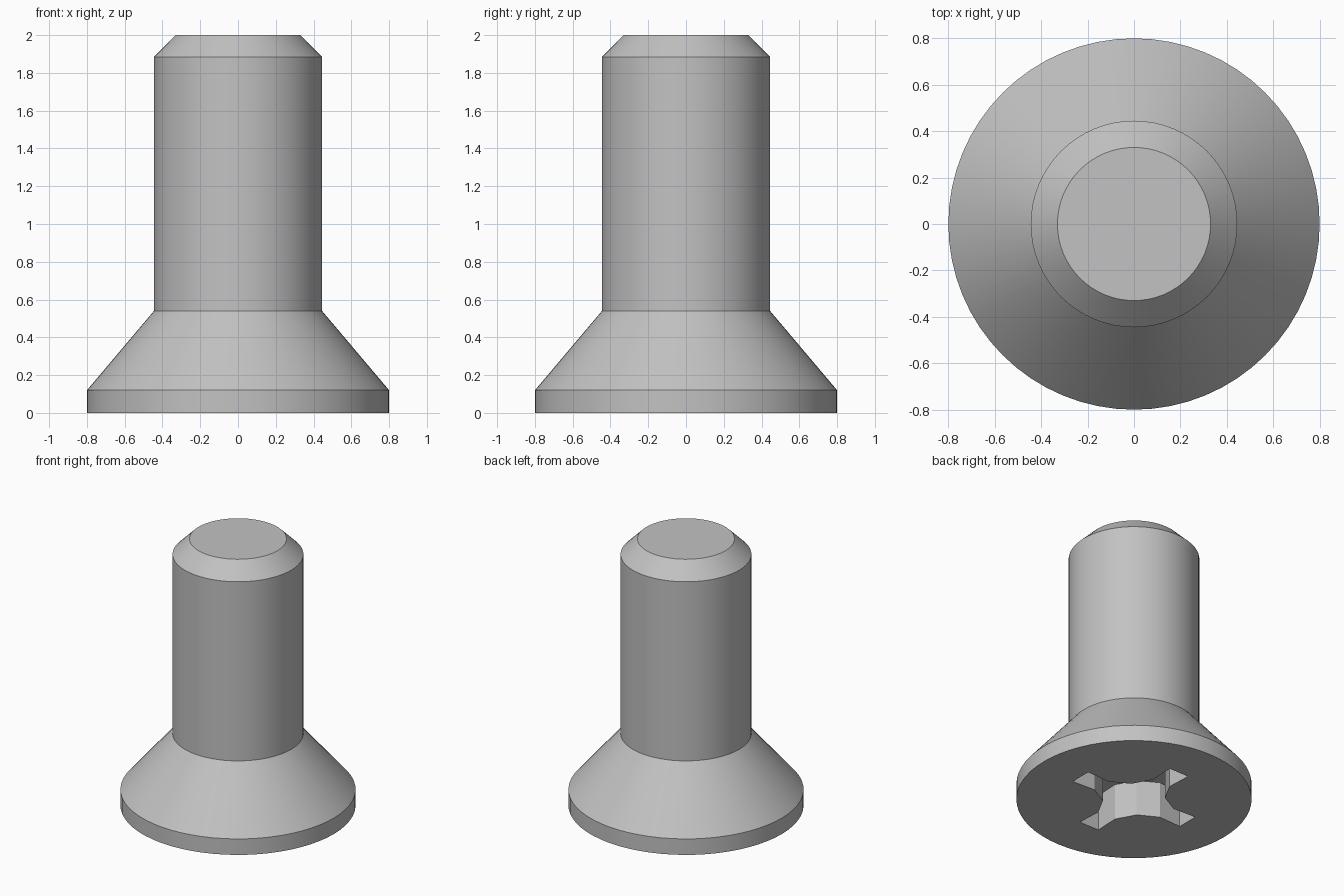
import bpy
import bmesh
from math import cos, sin, pi, radians
from mathutils import Matrix, Vector

SEGMENTS = 64
RECESS_DEPTH = 0.27

cube = bpy.data.objects.get("Cube")
if cube:
    bpy.data.objects.remove(cube, do_unlink=True)

# Plain grey metal
metal = bpy.data.materials.new("grey metal")
metal.use_nodes = True
grey = (0.54, 0.54, 0.54, 1.0)
metal.diffuse_color = grey
metal.node_tree.nodes["Principled BSDF"].inputs["Base Color"].default_value = grey


def add_object(name, bm):
    bmesh.ops.recalc_face_normals(bm, faces=bm.faces[:])
    mesh = bpy.data.meshes.new(name)
    bm.to_mesh(mesh)
    bm.free()
    mesh.materials.append(metal)
    obj = bpy.data.objects.new(name, mesh)
    bpy.context.collection.objects.link(obj)
    return obj


def lathe(name, profile):
    """Stack of rings (radius, height), skinned and capped at both ends."""
    bm = bmesh.new()
    rings = []
    for r, z in profile:
        angles = [2 * pi * i / SEGMENTS for i in range(SEGMENTS)]
        rings.append([bm.verts.new((r * cos(a), r * sin(a), z)) for a in angles])
    for low, high in zip(rings, rings[1:]):
        for i in range(SEGMENTS):
            j = (i + 1) % SEGMENTS
            bm.faces.new((low[i], low[j], high[j], high[i]))
    bm.faces.new(rings[0])
    bm.faces.new(rings[-1])
    return add_object(name, bm)


# Screw: head rim, countersunk cone, shank and chamfered end
screw = lathe("countersunk_screw",
              [(0.8, 0), (0.8, 0.12), (0.445, 0.54), (0.445, 1.885), (0.33, 2.0)])

# Cross-shaped driver recess: one arm outline repeated four times
arm = [(0.29, -0.073), (0.475, -0.082), (0.475, 0.082), (0.29, 0.073), (0.15, 0.15)]
bm = bmesh.new()
outline = []
for k in range(4):
    turn = Matrix.Rotation(k * pi / 2, 3, 'Z')
    outline += [bm.verts.new(turn @ Vector((x, y, -0.1))) for x, y in arm]
base = bm.faces.new(outline)
top = bmesh.ops.extrude_face_region(bm, geom=[base])["geom"]
bmesh.ops.translate(bm, vec=(0, 0, RECESS_DEPTH + 0.1),
                    verts=[v for v in top if isinstance(v, bmesh.types.BMVert)])
cutter = add_object("recess_cutter", bm)
cutter.hide_render = True

# Cut the recess and drop the cutter
cut = screw.modifiers.new("driver_recess", 'BOOLEAN')
cut.operation = 'DIFFERENCE'
cut.solver = 'EXACT'
cut.object = cutter
bpy.ops.object.select_all(action='DESELECT')
screw.select_set(True)
bpy.context.view_layer.objects.active = screw
bpy.ops.object.modifier_apply(modifier=cut.name)
bpy.data.objects.remove(cutter, do_unlink=True)

# Round walls smooth, rims sharp
bpy.ops.object.shade_smooth_by_angle(angle=radians(20))
